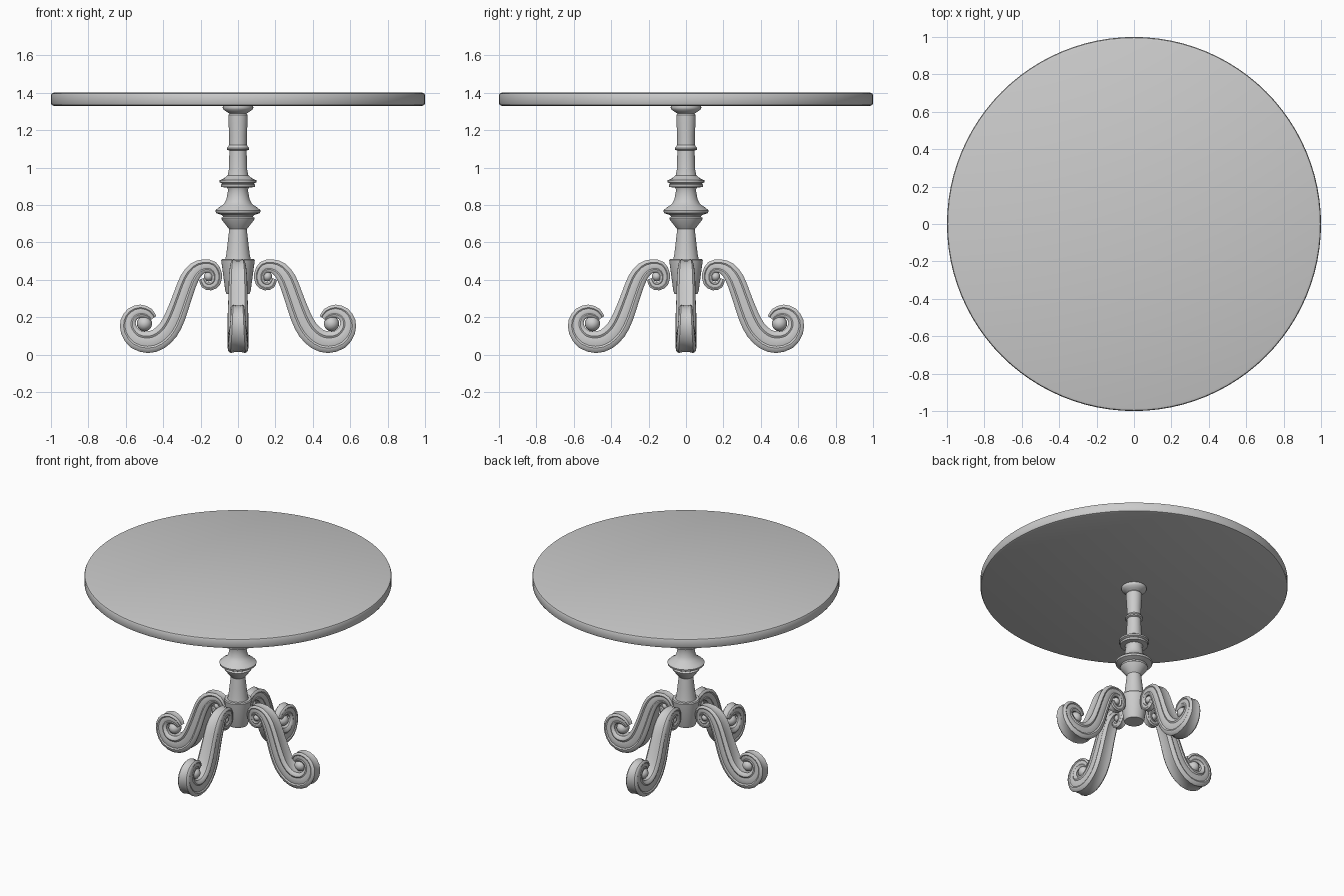
import bpy, bmesh, math
from mathutils import Vector

if "Cube" in bpy.data.objects:
    bpy.data.objects.remove(bpy.data.objects["Cube"])


def finish(name, bm, angle=35):
    bmesh.ops.recalc_face_normals(bm, faces=bm.faces)
    me = bpy.data.meshes.new(name)
    bm.to_mesh(me)
    bm.free()
    ob = bpy.data.objects.new(name, me)
    bpy.context.collection.objects.link(ob)
    bpy.ops.object.select_all(action='DESELECT')
    bpy.context.view_layer.objects.active = ob
    ob.select_set(True)
    bpy.ops.object.shade_smooth_by_angle(angle=math.radians(angle))
    return ob


def skin(bm, rings):
    """Bridge closed rings of points and cap both ends."""
    vr = [[bm.verts.new(p) for p in r] for r in rings]
    for a, b in zip(vr, vr[1:]):
        n = len(a)
        for i in range(n):
            bm.faces.new((a[i], a[(i + 1) % n], b[(i + 1) % n], b[i]))
    bm.faces.new(vr[0][::-1])
    bm.faces.new(vr[-1])


def lathe(name, profile, n=32):
    bm = bmesh.new()
    skin(bm, [[(r * math.cos(2 * math.pi * i / n), r * math.sin(2 * math.pi * i / n), z)
               for i in range(n)] for r, z in profile])
    return finish(name, bm)


# round table top with softened rim
lathe("table_top", [(0.985, 1.33), (0.996, 1.334), (1, 1.342), (1, 1.388),
                    (0.996, 1.396), (0.985, 1.4)], 96)

# turned column
lathe("column", [
    (0.062, 0.50), (0.068, 0.51), (0.062, 0.54), (0.055, 0.60), (0.047, 0.67),
    (0.055, 0.68), (0.085, 0.718), (0.09, 0.73), (0.08, 0.737), (0.085, 0.745),
    (0.118, 0.757), (0.121, 0.77), (0.105, 0.785), (0.075, 0.805), (0.062, 0.83),
    (0.053, 0.88), (0.058, 0.892), (0.09, 0.896), (0.092, 0.908), (0.085, 0.914),
    (0.098, 0.92), (0.098, 0.932), (0.075, 0.942), (0.055, 0.958), (0.049, 0.99),
    (0.046, 1.09), (0.058, 1.095), (0.06, 1.103), (0.055, 1.11), (0.047, 1.12),
    (0.047, 1.17), (0.051, 1.24), (0.052, 1.28), (0.045, 1.288), (0.06, 1.297),
    (0.078, 1.31), (0.082, 1.32), (0.08, 1.332)])

# tapered hub joining the legs
lathe("hub", [(0.062, 0.325), (0.068, 0.34), (0.088, 0.49), (0.09, 0.505), (0.085, 0.512)])

# leg centreline: distance out, height, half thickness
PATH = [(.193, .405, .016), (.178, .374, .021), (.147, .365, .022), (.118, .386, .025),
        (.113, .43, .027), (.137, .467, .033), (.18, .473, .036), (.225, .453, .043),
        (.263, .40, .049), (.297, .31, .051), (.335, .205, .055), (.373, .132, .057),
        (.425, .083, .058), (.483, .066, .058), (.545, .082, .053), (.582, .128, .046),
        (.587, .178, .041), (.563, .217, .037), (.52, .233, .034), (.478, .22, .029),
        (.455, .193, .022)]

# cross-section quarter: across the band, sideways (beaded sides)
HALF = [(-1, .72), (-.8, .95), (-.55, 1), (-.38, .9), (0, .98), (.38, .9), (.55, 1),
        (.8, .95), (1, .72)]
SECTION = HALF + [(.9, .3), (.9, -.3)] + [(a, -b) for a, b in HALF[::-1]] + [(-.9, -.3), (-.9, .3)]


def smooth_path(pts):
    p = [Vector(q) for q in pts]
    out = []
    for i in range(len(p) - 1):
        a, b, c, d = p[max(i - 1, 0)], p[i], p[i + 1], p[min(i + 2, len(p) - 1)]
        out += [b, (9 * (b + c) - a - d) / 16]
    return out + [p[-1]]


def build_leg(name, turn):
    bm = bmesh.new()
    path = smooth_path(PATH)
    rings = []
    for i, p in enumerate(path):
        t = path[min(i + 1, len(path) - 1)] - path[max(i - 1, 0)]
        t = Vector((t.x, t.y)).normalized()
        w = min(p.z, .055)
        rings.append([(p.x - t.y * a * p.z, b * w, p.y + t.x * a * p.z) for a, b in SECTION])
    skin(bm, rings)
    # scroll eyes
    for x, z, r, w in ((.157, .417, .026, .03), (.5, .165, .041, .044)):
        res = bmesh.ops.create_uvsphere(bm, u_segments=16, v_segments=10, radius=1)
        for v in res['verts']:
            v.co = Vector((x + v.co.x * r, v.co.z * w, z + v.co.y * r))
    ob = finish(name, bm, 40)
    ob.rotation_euler.z = turn


for k, side in enumerate(("right", "back", "left", "front")):
    build_leg(side + "_leg", k * math.pi / 2)
